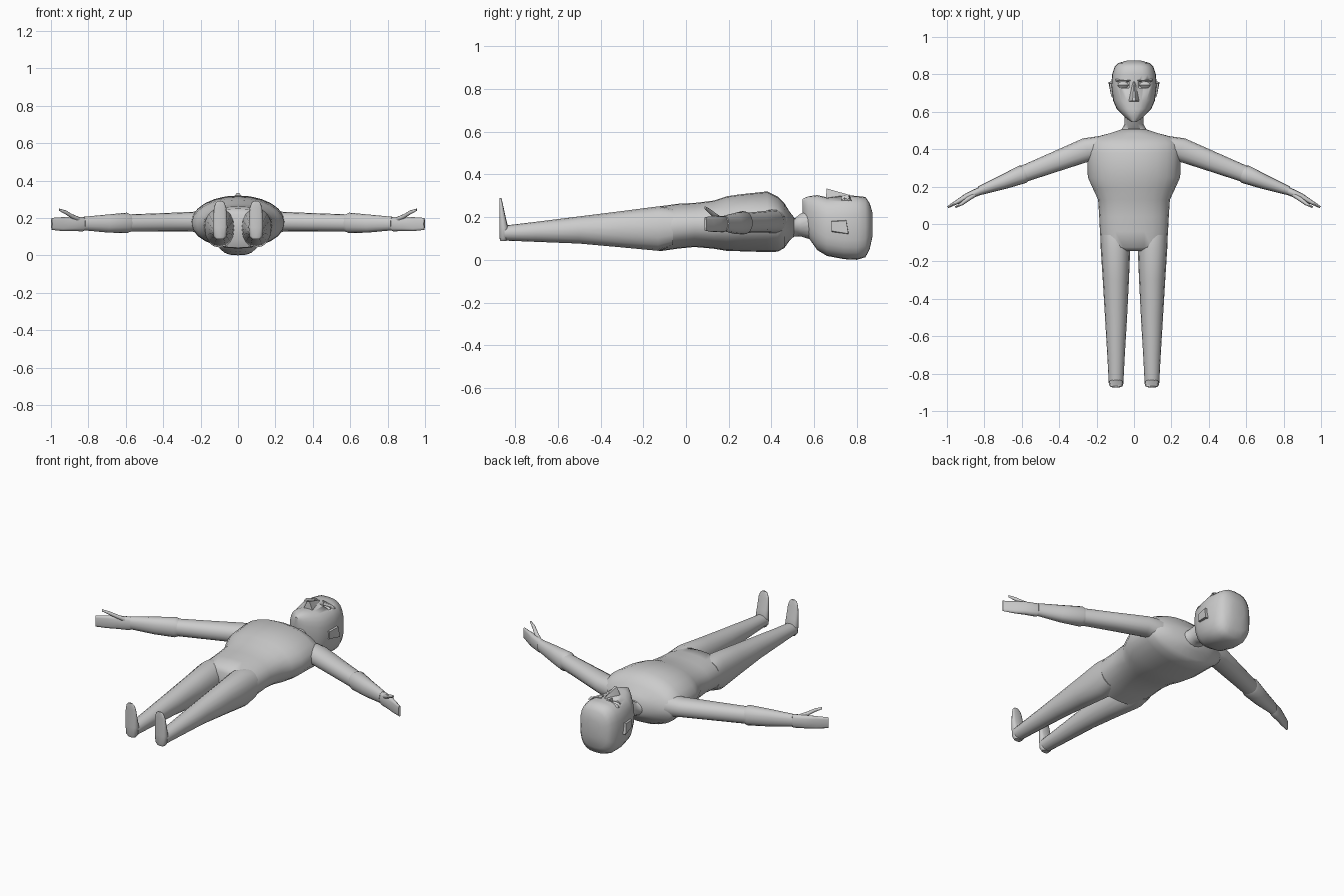
import bpy, bmesh, math
from mathutils import Vector as V

grey = bpy.data.materials.new("plain grey")
grey.diffuse_color = (0.6, 0.6, 0.6, 1)


def finish(name, bm, mirror=False, angle=50):
    bmesh.ops.recalc_face_normals(bm, faces=bm.faces)
    me = bpy.data.meshes.new(name)
    bm.to_mesh(me)
    bm.free()
    me.materials.append(grey)
    ob = bpy.data.objects.new(name, me)
    bpy.context.collection.objects.link(ob)
    bpy.ops.object.select_all(action='DESELECT')
    ob.select_set(True)
    bpy.context.view_layer.objects.active = ob
    bpy.ops.object.shade_smooth_by_angle(angle=math.radians(angle))
    if mirror:
        ob.modifiers.new("mirror", 'MIRROR')
    return ob


def loft(name, rings, n=16, mirror=False, angle=50):
    """Skin rings (centre, half-axis u, half-axis v, roundness p)."""
    bm = bmesh.new()
    loops = []
    for c, u, v, p in rings:
        loop = []
        for i in range(n):
            a = 2 * math.pi * i / n
            s, t = [math.copysign(abs(k) ** (2 / p), k) if abs(k) > 1e-6 else 0
                    for k in (math.cos(a), math.sin(a))]
            loop.append(bm.verts.new(V(c) + V(u) * s + V(v) * t))
        loops.append(loop)
    for a, b in zip(loops, loops[1:]):
        for i in range(n):
            j = (i + 1) % n
            bm.faces.new((a[i], a[j], b[j], b[i]))
    bm.faces.new(loops[0])
    bm.faces.new(loops[-1])
    return finish(name, bm, mirror, angle)


def ring_y(y, hw, lo, hi, p=2.0, x=0):
    """Ring across the body axis, spanning lo..hi in height."""
    return ((x, y, (lo + hi) / 2), (hw, 0, 0), (0, 0, (hi - lo) / 2), p)


def ring_arm(x, y, hw, lo, hi, p=2.2, deg=-22):
    """Ring across the sloping arm axis."""
    a = math.radians(deg)
    return ((x, y, (lo + hi) / 2), (-math.sin(a) * hw, math.cos(a) * hw, 0),
            (0, 0, (hi - lo) / 2), p)


def hull(name, pts, mirror=False):
    bm = bmesh.new()
    for p in pts:
        bm.verts.new(p)
    bmesh.ops.convex_hull(bm, input=bm.verts)
    return finish(name, bm, mirror, 30)


def box_pts(x0, x1, y0, y1, z0, z1):
    return [(x, y, z) for x in (x0, x1) for y in (y0, y1) for z in (z0, z1)]


# torso, with shoulders sloping in to the neck
loft("torso", [
    ring_y(-0.145, 0.12, 0.08, 0.22),
    ring_y(-0.125, 0.176, 0.04, 0.25, 2.3),
    ring_y(-0.04, 0.182, 0.052, 0.262, 2.3),
    ring_y(0.04, 0.186, 0.06, 0.266, 2.2),
    ring_y(0.13, 0.192, 0.052, 0.277, 2.2),
    ring_y(0.19, 0.22, 0.042, 0.297, 2.1),
    ring_y(0.25, 0.247, 0.04, 0.306, 2.0),
    ring_y(0.38, 0.25, 0.036, 0.32, 2.0),
    ring_y(0.43, 0.248, 0.038, 0.295, 2.0),
    ring_y(0.46, 0.225, 0.055, 0.265, 2.0),
    ring_y(0.485, 0.13, 0.09, 0.225),
    ring_y(0.505, 0.068, 0.108, 0.2)], 24)

# neck
loft("neck", [
    ring_y(0.46, 0.1, 0.08, 0.22),
    ring_y(0.51, 0.064, 0.11, 0.195),
    ring_y(0.535, 0.05, 0.11, 0.215),
    ring_y(0.60, 0.05, 0.09, 0.25)])

# head
head = loft("head", [
    ring_y(0.545, 0.014, 0.22, 0.285),
    ring_y(0.572, 0.05, 0.105, 0.297, 2.3),
    ring_y(0.615, 0.092, 0.045, 0.303, 2.5),
    ring_y(0.66, 0.112, 0.018, 0.292, 2.7),
    ring_y(0.74, 0.122, 0.003, 0.302, 2.9),
    ring_y(0.80, 0.117, 0.0, 0.299, 2.9),
    ring_y(0.84, 0.104, 0.012, 0.294, 2.9),
    ring_y(0.86, 0.085, 0.05, 0.265, 2.6),
    ring_y(0.873, 0.04, 0.11, 0.22)], 24)

# eye sockets cut into the face
cutter = hull("socket_cutter", box_pts(0.026, 0.09, 0.727, 0.763, 0.278, 0.34)
              , True)
cutter.hide_render = True
cut = head.modifiers.new("sockets", 'BOOLEAN')
cut.operation = 'DIFFERENCE'
cut.object = cutter
bpy.context.view_layer.objects.active = head
bpy.ops.object.modifier_apply(modifier="sockets")
bpy.data.objects.remove(cutter)

# face details: nose, eyes, brows, ears
hull("nose", [(-0.03, 0.655, 0.285), (0.03, 0.655, 0.285), (-0.008, 0.658, 0.334),
              (0.008, 0.658, 0.334), (-0.012, 0.765, 0.29), (0.012, 0.765, 0.29),
              (0, 0.76, 0.305)])
loft("eye", [ring_y(0.727, 0.02, 0.27, 0.28, x=0.058),
             ring_y(0.742, 0.031, 0.265, 0.292, x=0.058),
             ring_y(0.757, 0.022, 0.27, 0.284, x=0.058)], 12, True)
hull("brow", [(0.016, 0.76, 0.285), (0.016, 0.775, 0.29), (0.1, 0.762, 0.275),
              (0.1, 0.774, 0.275), (0.02, 0.766, 0.306), (0.09, 0.766, 0.29)], True)
hull("ear", [(0.11, 0.682, 0.13), (0.11, 0.682, 0.182), (0.122, 0.682, 0.135),
             (0.122, 0.682, 0.178), (0.11, 0.762, 0.12), (0.11, 0.75, 0.187),
             (0.137, 0.76, 0.122), (0.132, 0.75, 0.183)], True)

# upper arm
loft("upper_arm", [
    ring_arm(0.16, 0.405, 0.07, 0.11, 0.24),
    ring_arm(0.25, 0.398, 0.064, 0.128, 0.232),
    ring_arm(0.42, 0.333, 0.054, 0.127, 0.225),
    ring_arm(0.585, 0.27, 0.045, 0.126, 0.219)], 16, True)
# forearm with a slightly flared elbow
loft("forearm", [
    ring_arm(0.57, 0.275, 0.04, 0.13, 0.215),
    ring_arm(0.595, 0.266, 0.05, 0.118, 0.228),
    ring_arm(0.70, 0.224, 0.039, 0.122, 0.218),
    ring_arm(0.825, 0.178, 0.024, 0.134, 0.206)], 16, True)
# flat hand, edge up, and thumb
loft("hand", [
    ring_arm(0.80, 0.186, 0.015, 0.145, 0.195),
    ring_arm(0.83, 0.174, 0.021, 0.128, 0.206, 2.6),
    ring_arm(0.89, 0.148, 0.019, 0.13, 0.206, 2.8, -28),
    ring_arm(0.94, 0.121, 0.012, 0.13, 0.204, 3, -30),
    ring_arm(0.996, 0.09, 0.006, 0.136, 0.2, 3, -30)], 12, True)
loft("thumb", [
    ring_arm(0.85, 0.158, 0.012, 0.175, 0.205, 2, -35),
    ring_arm(0.89, 0.132, 0.012, 0.198, 0.222, 2, -40),
    ring_arm(0.92, 0.109, 0.009, 0.218, 0.24, 2, -35),
    ring_arm(0.955, 0.09, 0.005, 0.237, 0.25, 2, -30)], 8, True)

# leg
loft("leg", [
    ring_y(-0.06, 0.08, 0.065, 0.24, 2.2, 0.1),
    ring_y(-0.13, 0.079, 0.042, 0.25, 2.2, 0.099),
    ring_y(-0.30, 0.07, 0.058, 0.228, 2.1, 0.097),
    ring_y(-0.50, 0.059, 0.076, 0.203, 2, 0.096),
    ring_y(-0.70, 0.047, 0.084, 0.178, 2, 0.096),
    ring_y(-0.85, 0.039, 0.09, 0.16, 2, 0.096)], 16, True)
# foot, toes up
loft("foot", [((0.096, y, z), (w, 0, 0), (0, d, 0), 2.8) for y, z, w, d in (
    (-0.855, 0.088, 0.022, 0.014), (-0.854, 0.102, 0.034, 0.019),
    (-0.853, 0.15, 0.039, 0.021), (-0.858, 0.19, 0.037, 0.016),
    (-0.865, 0.255, 0.033, 0.009), (-0.868, 0.28, 0.024, 0.006),
    (-0.869, 0.29, 0.012, 0.004))], 12, True)
